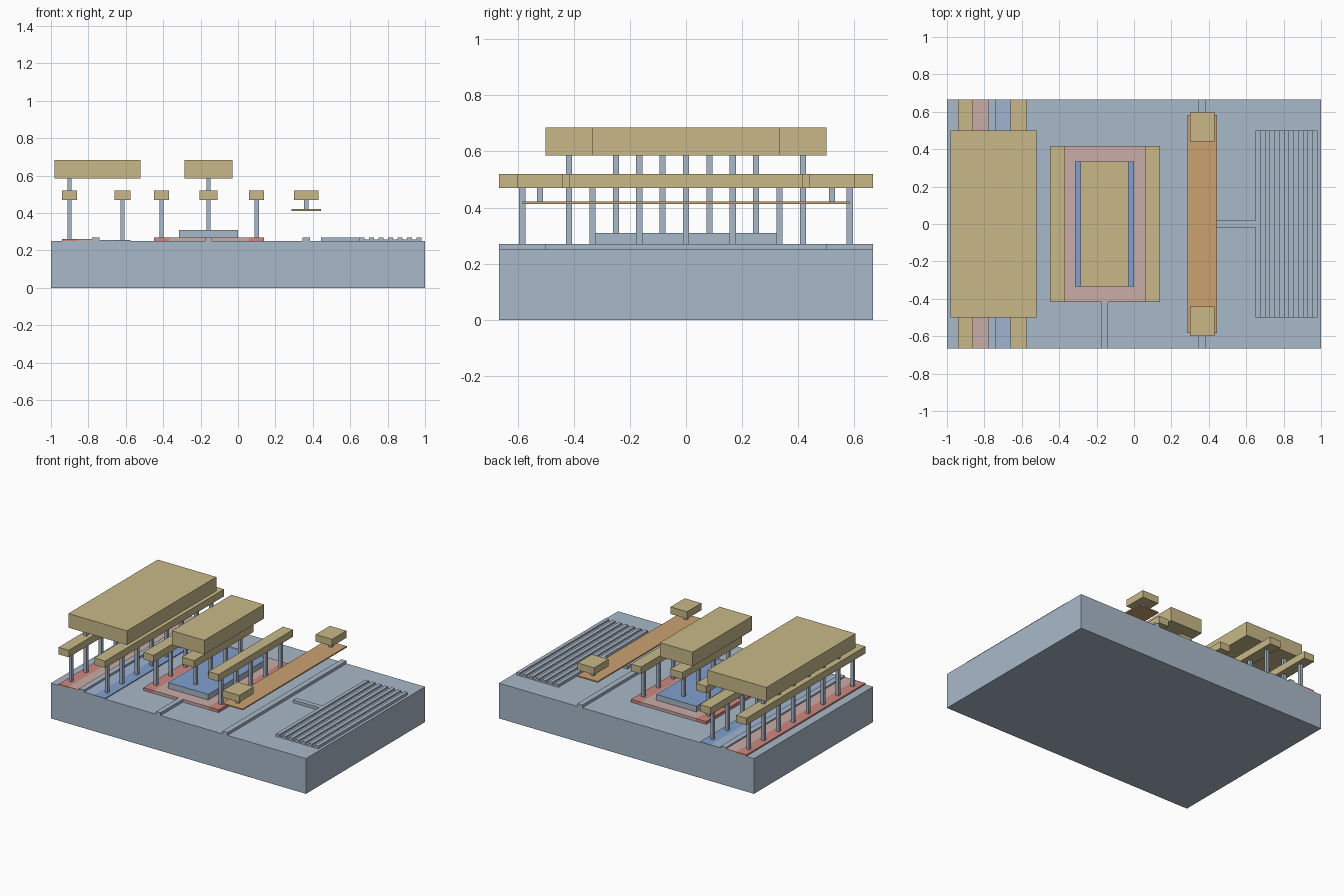
import bpy
import bmesh

cube = bpy.data.objects.get("Cube")
if cube:
    bpy.data.objects.remove(cube, do_unlink=True)


def material(name, rgb):
    mat = bpy.data.materials.new(name)
    color = [((c / 255 + 0.055) / 1.055) ** 2.4 for c in rgb] + [1]
    mat.use_nodes = True
    mat.diffuse_color = color
    mat.node_tree.nodes["Principled BSDF"].inputs["Base Color"].default_value = color
    return mat


grey = material("slate grey", (169, 185, 201))
gold = material("pale gold", (200, 185, 137))
orange = material("copper orange", (203, 162, 113))
red = material("strong red", (205, 136, 128))
pink = material("dusty pink", (202, 172, 168))
blue = material("strong blue", (130, 160, 207))
pale_blue = material("pale blue", (160, 180, 209))


def boxes(name, mats, spans, top=None):
    """One object made of boxes, each given as x, y and z ranges."""
    bm = bmesh.new()
    for span in spans:
        verts = bmesh.ops.create_cube(bm, size=1)["verts"]
        for v in verts:
            v.co = [(lo + hi) / 2 + c * (hi - lo) for c, (lo, hi) in zip(v.co, span)]
    mesh = bpy.data.meshes.new(name)
    if top:
        bm.normal_update()
        for f in bm.faces:
            f.material_index = int(f.normal.z > 0.5)
    bm.to_mesh(mesh)
    bm.free()
    for mat in (mats, top):
        if mat:
            mesh.materials.append(mat)
    obj = bpy.data.objects.new(name, mesh)
    bpy.context.collection.objects.link(obj)
    return obj


def sym(half):
    return (-half, half)


def pillars(name, x, ys, z, r=0.011):
    boxes(name, grey, [((x - r, x + r), (y - r, y + r), z) for y in ys])


END = 2 / 3
FULL, LONG, MID = sym(END), sym(5 / 12), sym(1 / 3)
FLOOR, RIDGE = 0.25, 0.27
BAR, ROOF = (0.47, 0.52), (0.585, 0.685)
UPPER = (BAR[1], ROOF[0])


def steps(count):
    return [(i - (count - 1) / 2) / 6 for i in range(count)]


# Base slab and raised ridges
boxes("base_slab", grey, [(sym(1), FULL, (0, FLOOR))])
boxes("right_ridge", grey, [((-0.78, -0.74), FULL, (FLOOR, RIDGE))])
boxes("left_ridge", grey, [((0.345, 0.385), FULL, (FLOOR, RIDGE))])
boxes("front_ridge", grey, [((-0.175, -0.14), (-END, -5 / 12), (FLOOR, RIDGE))])

# Coloured floor strips on the right side
boxes("outer_red_strip", red, [((-0.94, -0.86), FULL, (FLOOR, 0.26))])
boxes("inner_pink_strip", pink, [((-0.86, -0.78), FULL, (FLOOR, 0.26))])
boxes("pale_blue_strip", pale_blue, [((-0.74, -0.66), FULL, (FLOOR, 0.256))])
boxes("blue_strip", blue, [((-0.66, -0.575), FULL, (FLOOR, 0.256))])

# Right structure: two long bars on pillars, wide roof block
for name, x0, x1 in (("outer", -0.94, -0.86), ("inner", -0.66, -0.575)):
    boxes(name + "_long_bar", gold, [((x0, x1), FULL, BAR)])
    pillars(name + "_pillars", (x0 + x1) / 2, steps(8), (0.256, BAR[0]))
pillars("wide_roof_pillars", -0.9, steps(6), UPPER)
boxes("wide_roof", gold, [((-0.98, -0.52), sym(0.5), ROOF)])

# Central structure: plate, slab, side bars, roof block
boxes("plate_middle", pink, [((-0.37, 0.06), LONG, (FLOOR, RIDGE))])
for name, x0, x1 in (("right", -0.45, -0.37), ("left", 0.06, 0.14)):
    boxes(name + "_plate_edge", red, [((x0, x1), LONG, (FLOOR, RIDGE))])
    boxes(name + "_side_bar", gold, [((x0, x1), LONG, BAR)])
    pillars(name + "_side_pillars", (x0 + x1) / 2, steps(5), (RIDGE, BAR[0]))
boxes("centre_slab", grey, [((-0.315, 0), MID, (RIDGE, 0.31))], top=blue)
pillars("centre_pillars", -0.157, steps(4), (0.31, BAR[0]))
boxes("centre_bar", gold, [((-0.205, -0.11), MID, BAR)])
pillars("centre_roof_pillars", -0.157, steps(3), UPPER)
boxes("centre_roof", gold, [((-0.285, -0.03), MID, ROOF)])

# Floating strip with an end block on each side
boxes("floating_strip", orange, [((0.285, 0.445), sym(7 / 12), (0.412, 0.421))])
pillars("strip_pillars", 0.365, (-0.52, 0.52), (0.421, BAR[0]))
boxes("strip_end_blocks", gold, [((0.3, 0.43), y, BAR) for y in ((-0.6, -0.44), (0.44, 0.6))])

# Ribbed pad with its lead-in
boxes("pad_lead", grey, [((0.445, 0.65), sym(0.018), (FLOOR, RIDGE))])
boxes("ribbed_pad", grey, [((0.65, 0.98), sym(0.5), (FLOOR, 0.259))])
ribs = [0.65 + 0.0507 * i for i in range(7)]
boxes("pad_ribs", grey, [((x, x + 0.026), sym(0.5), (0.259, RIDGE)) for x in ribs])
